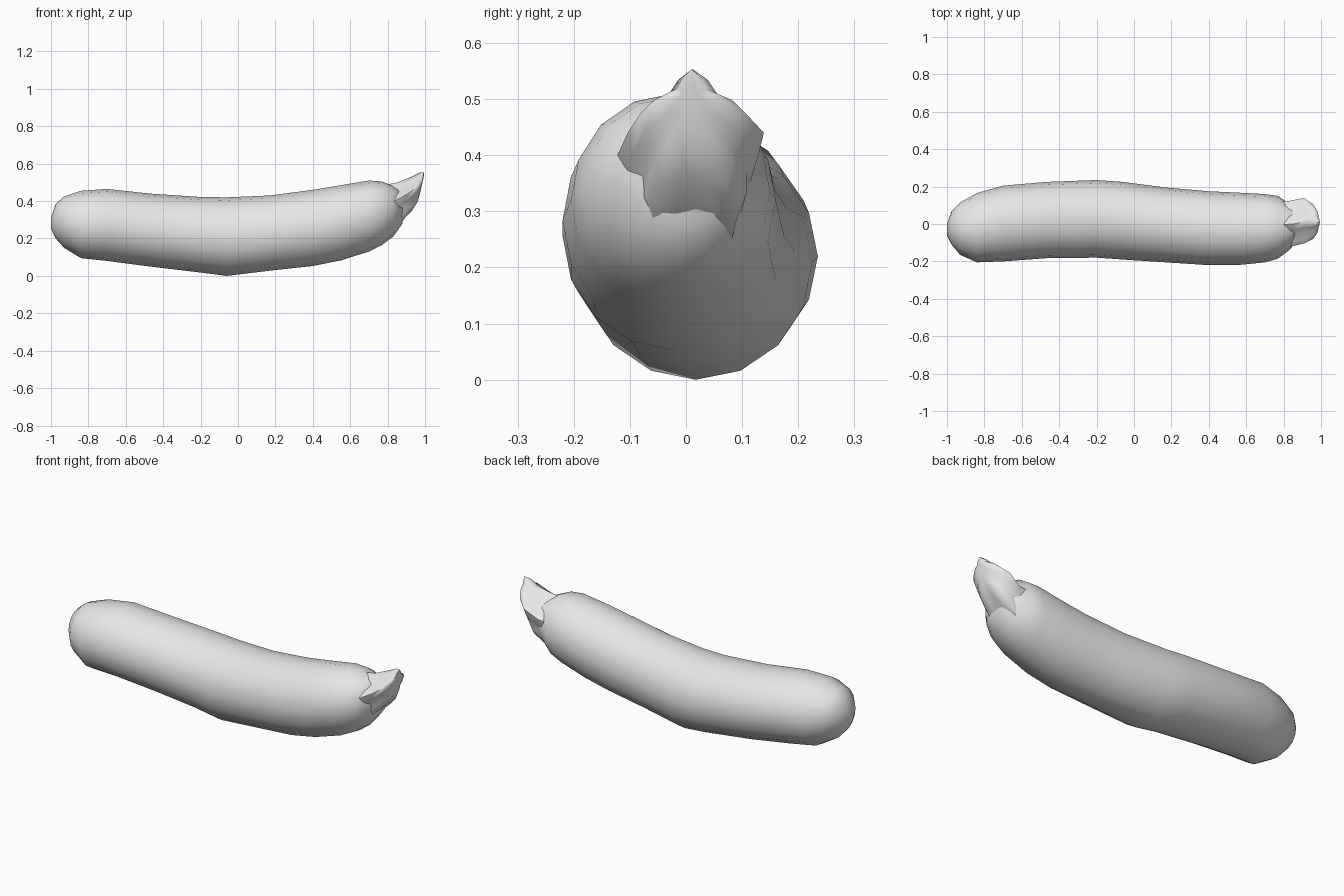
import bpy
import bmesh
from math import cos, sin, tau

cube = bpy.data.objects.get("Cube")
if cube:
    bpy.data.objects.remove(cube, do_unlink=True)


def make_material(name, value):
    material = bpy.data.materials.new(name)
    material.use_nodes = True
    color = (value, value, value, 1)
    material.diffuse_color = color
    material.node_tree.nodes["Principled BSDF"].inputs["Base Color"].default_value = color
    return material


def loft(name, stations, sides, material, ribs=0, depth=0, slant=0):
    """Skin closed rings given as (x, y low, y high, z low, z high)."""
    bm = bmesh.new()
    rings = []
    for x, y_low, y_high, z_low, z_high in stations:
        center_y, center_z = (y_low + y_high) / 2, (z_low + z_high) / 2
        radius_y, radius_z = (y_high - y_low) / 2, (z_high - z_low) / 2
        ring = []
        for i in range(sides):
            angle = tau * i / sides
            scale = 1 - depth * (1 - cos(ribs * angle)) / 2
            rise = radius_z * scale * cos(angle)
            ring.append(bm.verts.new((x + slant * rise,
                                      center_y + radius_y * scale * sin(angle),
                                      center_z + rise)))
        rings.append(ring)
    for first, second in zip(rings, rings[1:]):
        for i in range(sides):
            j = (i + 1) % sides
            bm.faces.new((first[i], first[j], second[j], second[i]))
    bm.faces.new(rings[0])
    bm.faces.new(rings[-1])
    bmesh.ops.recalc_face_normals(bm, faces=bm.faces)
    for face in bm.faces:
        face.smooth = True
    mesh = bpy.data.meshes.new(name)
    bm.to_mesh(mesh)
    bm.free()
    mesh.materials.append(material)
    obj = bpy.data.objects.new(name, mesh)
    bpy.context.collection.objects.link(obj)
    return obj


grey = make_material("plain grey", 0.8)

# Long curved fruit with a rounded blossom end
body_stations = [
    (-1, -.06, 0, .25, .31),
    (-.975, -.11, .07, .2, .385),
    (-.93, -.165, .115, .15, .425),
    (-.84, -.205, .165, .095, .455),
    (-.7, -.2, .205, .08, .465),
    (-.47, -.183, .225, .05, .44),
    (-.2, -.18, .235, .018, .422),
    (-.06, -.19, .225, 0, .42),
    (.17, -.205, .195, .028, .43),
    (.4, -.22, .175, .053, .46),
    (.55, -.22, .168, .083, .485),
    (.7, -.205, .16, .13, .51),
    (.77, -.185, .15, .165, .505),
    (.83, -.14, .11, .21, .48),
    (.88, -.08, .09, .28, .46),
]
loft("fruit_body", body_stations, 16, grey)

# Five-ribbed stem stub with a slanted cut end
stem_stations = [
    (.72, -.14, .13, .22, .48),
    (.82, -.13, .13, .2, .5),
    (.9, -.11, .145, .27, .53),
    (.95, -.085, .11, .33, .553),
    (.975, -.05, .07, .38, .553),
    (.982, -.02, .035, .43, .53),
]
loft("ribbed_stem", stem_stations, 20, grey, ribs=5, depth=.25, slant=.22)

# Smooth shading with crisp edges kept
for name in ("fruit_body", "ribbed_stem"):
    obj = bpy.data.objects[name]
    bpy.ops.object.select_all(action="DESELECT")
    obj.select_set(True)
    bpy.context.view_layer.objects.active = obj
    bpy.ops.object.shade_smooth_by_angle(angle=tau / 6)
